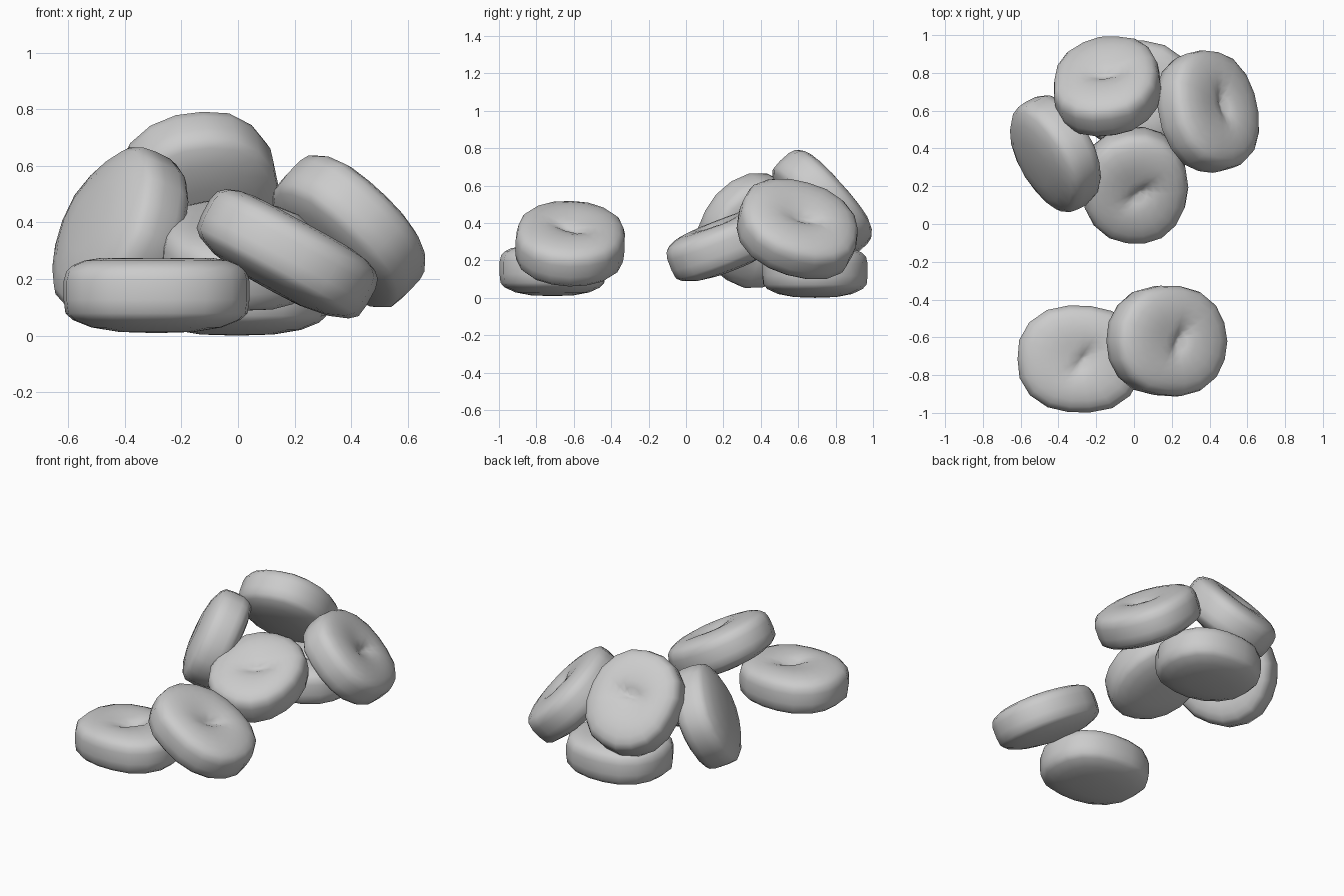
import bpy, bmesh, math, random
from mathutils import Vector

cube = bpy.data.objects.get("Cube")
if cube:
    bpy.data.objects.remove(cube, do_unlink=True)

random.seed(4)
SIDES = 18

grey = bpy.data.materials.new("plain_grey")
grey.use_nodes = True
grey.diffuse_color = (0.6, 0.6, 0.6, 1)
bsdf = next(n for n in grey.node_tree.nodes if n.type == 'BSDF_PRINCIPLED')
bsdf.inputs["Base Color"].default_value = grey.diffuse_color
bsdf.inputs["Roughness"].default_value = 0.7

# Cross-section from the underside to the top: (share of radius, height)
PROFILE = [(0.4, -0.134), (0.7, -0.118), (0.9, -0.092), (0.98, -0.068),
           (1.0, -0.02), (1.0, 0.045), (0.97, 0.08), (0.9, 0.102), (0.78, 0.118),
           (0.62, 0.127), (0.47, 0.13), (0.33, 0.13), (0.2, 0.13), (0.08, 0.13)]


def dent(x, y, angle):
    """Depth of the shallow bowl and the pinched crease in the top."""
    u = x * math.cos(angle) + y * math.sin(angle)
    v = -x * math.sin(angle) + y * math.cos(angle)
    bowl = 0.018 * math.exp(-(u * u + v * v) / 0.012)
    crease = 0.03 * math.exp(-((v + 0.02) / 0.03) ** 2 - ((u - 0.02) / 0.1) ** 2)
    return bowl + crease


def make_disc(name, centre, normal, rx, ry, angle):
    """Squashed, slightly irregular disc whose dented top faces the normal."""
    bm = bmesh.new()
    wobble = [random.uniform(0.975, 1.0) for _ in range(SIDES)]
    rings = []
    for share, height in PROFILE:
        ring = []
        for i in range(SIDES):
            a = math.tau * i / SIDES
            c, s = math.cos(a), math.sin(a)
            # slightly squared outline
            k = (abs(c) ** 2.3 + abs(s) ** 2.3) ** (-1 / 2.3) * wobble[i] * share
            x, y = rx * c * k, ry * s * k
            z = height - (dent(x, y, angle) if height > 0.1 else 0)
            ring.append(bm.verts.new((x, y, z)))
        rings.append(ring)
    for low, high in zip(rings, rings[1:]):
        for i in range(SIDES):
            j = (i + 1) % SIDES
            bm.faces.new((low[i], low[j], high[j], high[i]))
    # close the underside and the top with fans
    for ring, z in ((rings[0], -0.138), (rings[-1], 0.13 - dent(0, 0, angle))):
        pole = bm.verts.new((0, 0, z))
        for i in range(SIDES):
            bm.faces.new((ring[i], ring[(i + 1) % SIDES], pole))
    bmesh.ops.recalc_face_normals(bm, faces=bm.faces)
    mesh = bpy.data.meshes.new(name)
    bm.to_mesh(mesh)
    bm.free()
    mesh.materials.append(grey)
    mesh.shade_smooth()
    obj = bpy.data.objects.new(name, mesh)
    bpy.context.collection.objects.link(obj)
    obj.location = centre
    obj.rotation_mode = 'QUATERNION'
    obj.rotation_quaternion = Vector((0, 0, 1)).rotation_difference(Vector(normal))


# Front pair
make_disc("front_flat_disc", (-0.288, -0.715, 0.147), (0, 0, 1), 0.335, 0.29, 0.9)
make_disc("front_leaning_disc", (0.172, -0.62, 0.285), (0.48, 0.03, 0.88), 0.335, 0.295, 1.1)

# Rear heap
make_disc("rear_bottom_disc", (-0.005, 0.69, 0.138), (0, 0, 1), 0.325, 0.287, 0.3)
make_disc("centre_disc", (0.005, 0.205, 0.28), (0.08, -0.36, 0.92), 0.28, 0.315, 0.6)
# this one rests with its dented side turned down
make_disc("left_leaning_disc", (-0.42, 0.37, 0.358), (0.81, 0.42, -0.4), 0.307, 0.307, 0.2)
make_disc("right_leaning_disc", (0.39, 0.595, 0.365), (0.66, 0.28, 0.69), 0.305, 0.33, 1.7)
make_disc("rear_top_disc", (-0.14, 0.725, 0.505), (-0.15, 0.74, 0.65), 0.285, 0.325, 0.1)
